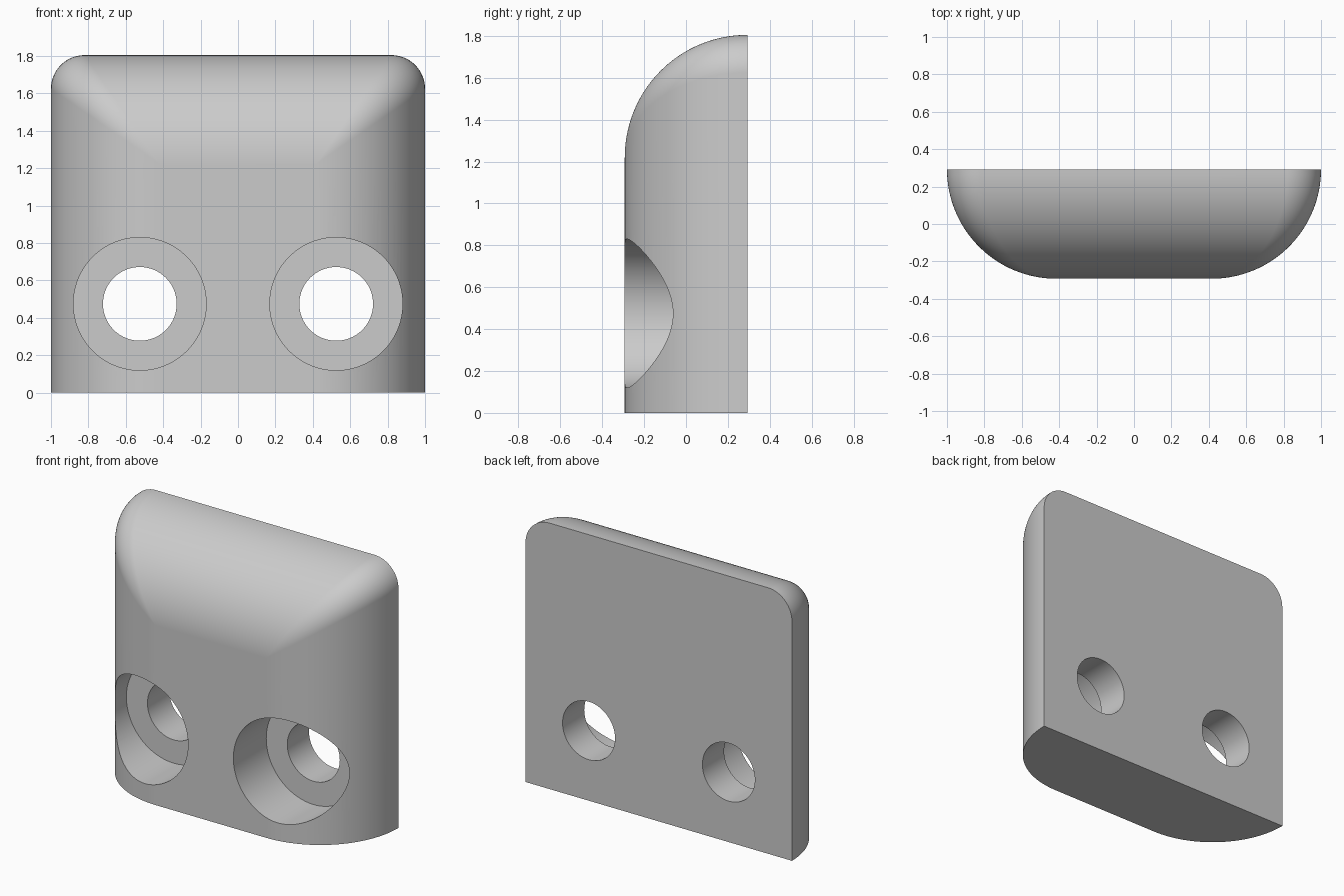
import bpy, bmesh, math
from mathutils import Vector

cube = bpy.data.objects.get("Cube")
if cube:
    bpy.data.objects.remove(cube, do_unlink=True)

# Overall dimensions
R = 0.585            # large rounding of sides and top, equal to the depth
BACK = R / 2         # y of the flat back
HEIGHT = 1.805
CORNER = 0.18        # fillet that blends the sides into the top
FLAT_X, FLAT_Z = 1 - R, HEIGHT - R
ROWS, ARC = 32, 14

grey = bpy.data.materials.new("light grey")
grey.use_nodes = True
colour = (0.6, 0.6, 0.6, 1)
grey.diffuse_color = colour
grey.node_tree.nodes["Principled BSDF"].inputs["Base Color"].default_value = colour


def outline(angle):
    """Outline of the block where the rounding has turned by angle."""
    c, s = math.cos(angle), math.sin(angle)
    a = R - CORNER
    centre = Vector((FLAT_X + a * c, BACK - a * s, FLAT_Z + a * c))
    side, top = Vector((c, -s, 0)), Vector((0, -s, c))
    right = [Vector((FLAT_X + R * c, BACK - R * s, 0))]
    for i in range(ARC + 1):
        t = i / ARC
        if angle > math.pi / 2 - 0.001:
            n = side
        else:
            n = side.slerp(top, t)
        right.append(centre + CORNER * n)
    left = [Vector((-p.x, p.y, p.z)) for p in reversed(right)]
    return right + left


# Rounded block: outlines stacked from back to front
bm = bmesh.new()
rows = [[bm.verts.new(p) for p in outline(math.pi / 2 * i / ROWS)]
        for i in range(ROWS + 1)]
for near, far in zip(rows, rows[1:]):
    for i in range(len(near) - 1):
        bm.faces.new((near[i], near[i + 1], far[i + 1], far[i]))
bm.faces.new(rows[0])
bm.faces.new(rows[-1])
bm.faces.new([r[0] for r in rows] + [r[-1] for r in reversed(rows)])
bmesh.ops.remove_doubles(bm, verts=bm.verts, dist=0.0001)
bmesh.ops.recalc_face_normals(bm, faces=bm.faces)
mesh = bpy.data.meshes.new("rounded_block")
bm.to_mesh(mesh)
bm.free()
block = bpy.data.objects.new("rounded_block", mesh)
bpy.context.collection.objects.link(block)
mesh.materials.append(grey)


def bore(x, radius, y0, y1):
    """Cut a round hole along y through the block."""
    bpy.ops.mesh.primitive_cylinder_add(
        vertices=96, radius=radius, depth=y1 - y0,
        location=(x, (y0 + y1) / 2, 0.475), rotation=(math.pi / 2, 0, 0))
    cutter = bpy.context.object
    cutter.name = "hole_cutter"
    cutter.hide_render = True
    cutter.data.materials.append(grey)
    bpy.context.view_layer.objects.active = block
    mod = block.modifiers.new("hole", "BOOLEAN")
    mod.operation = "DIFFERENCE"
    mod.solver = "EXACT"
    mod.object = cutter
    bpy.ops.object.modifier_apply(modifier=mod.name)
    bpy.data.objects.remove(cutter, do_unlink=True)


# Two screw holes with wide counterbores from the front
for x in (-0.525, 0.525):
    bore(x, 0.355, -0.6, 0.06)
    bore(x, 0.197, -0.6, 0.6)

# Smooth rounding with crisp rims and back edges
bpy.ops.object.select_all(action="DESELECT")
block.select_set(True)
bpy.context.view_layer.objects.active = block
bpy.ops.object.shade_smooth_by_angle(angle=math.radians(30))
weighted = block.modifiers.new("weighted_normals", "WEIGHTED_NORMAL")
weighted.keep_sharp = True
